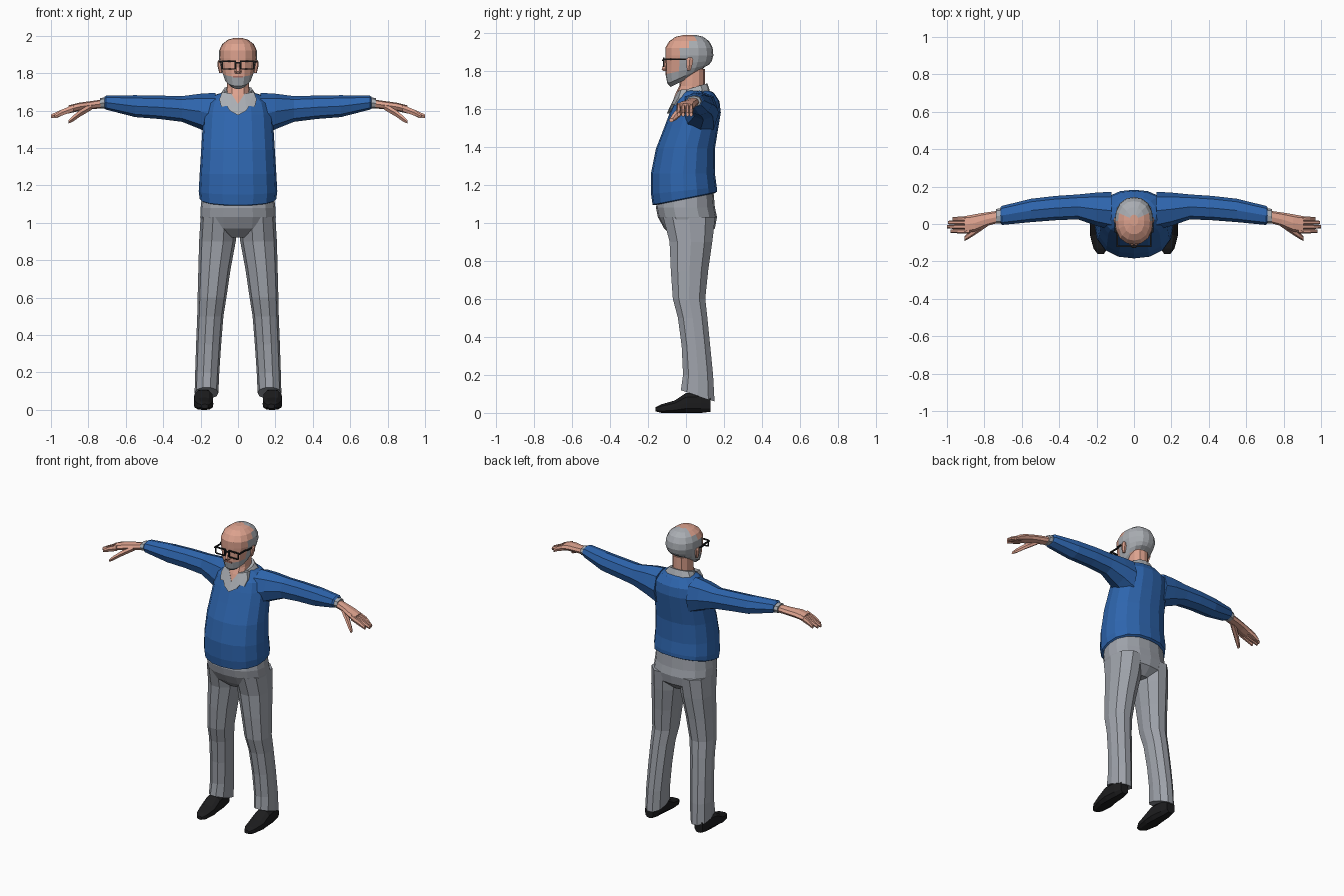
import bpy, bmesh, math


def material(name, rgb):
    m = bpy.data.materials.new(name)
    m.diffuse_color = (*rgb, 1)
    return m


BLUE = material("sweater_blue", (0.027, 0.13, 0.42))
GREY = material("trouser_grey", (0.34, 0.36, 0.40))
HAIR = material("hair_grey", (0.40, 0.42, 0.45))
SKIN = material("skin", (0.72, 0.36, 0.27))
BLACK = material("shoe_black", (0.012, 0.012, 0.013))
LIP = material("lip", (0.38, 0.15, 0.12))


def finish(name, bm, mats, mirror=False, rule=None):
    """Turn a bmesh into an object, coloured by an optional face rule."""
    bmesh.ops.recalc_face_normals(bm, faces=bm.faces)
    bm.normal_update()
    if rule:
        for f in bm.faces:
            f.material_index = rule(f.calc_center_median(), f.normal)
    me = bpy.data.meshes.new(name)
    bm.to_mesh(me)
    bm.free()
    for m in mats:
        me.materials.append(m)
    ob = bpy.data.objects.new(name, me)
    bpy.context.collection.objects.link(ob)
    if mirror:
        ob.modifiers.new("mirror", 'MIRROR').use_mirror_merge = False
    return ob


def loft(name, rings, mats, axis='z', n=8, p=2.3, mirror=False, rule=None):
    """Skin rounded rings (t, a0, a1, b0, b1[, tilt]) along an axis."""
    bm = bmesh.new()
    loops = []
    for t, a0, a1, b0, b1, *tilt in rings:
        loop = []
        for i in range(n):
            c, s = math.cos(2 * math.pi * i / n), math.sin(2 * math.pi * i / n)
            k = (abs(c) ** p + abs(s) ** p) ** (-1 / p)
            a = (a0 + a1) / 2 + (a1 - a0) / 2 * c * k
            b = (b0 + b1) / 2 + (b1 - b0) / 2 * s * k
            u = t + (tilt[0] * b if tilt else 0)
            co = {'z': (a, b, u), 'x': (u, a, b), 'y': (a, u, b)}[axis]
            loop.append(bm.verts.new(co))
        loops.append(loop)
    for lo, hi in zip(loops, loops[1:]):
        for i in range(n):
            j = (i + 1) % n
            bm.faces.new((lo[i], lo[j], hi[j], hi[i]))
    bm.faces.new(loops[0])
    bm.faces.new(loops[-1])
    return finish(name, bm, mats, mirror, rule)


def body(rows):
    """Symmetric rings from (z, half width, front, back[, tilt])."""
    return [(z, -w, w, f, b, *t) for z, w, f, b, *t in rows]


def boxes(name, spans, mat, mirror=False):
    bm = bmesh.new()
    for x0, x1, y0, y1, z0, z1 in spans:
        for v in bmesh.ops.create_cube(bm, size=1)['verts']:
            v.co = ((x0 + x1) / 2 + v.co.x * (x1 - x0),
                    (y0 + y1) / 2 + v.co.y * (y1 - y0),
                    (z0 + z1) / 2 + v.co.z * (z1 - z0))
    return finish(name, bm, [mat], mirror)


# Sweater: torso with a raised back hem, and sleeves
loft("sweater", body([
    (1.125, .195, -.165, .15, .2), (1.13, .205, -.176, .162, .2),
    (1.17, .21, -.184, .162, .1), (1.26, .205, -.184, .152),
    (1.39, .197, -.158, .152), (1.5, .19, -.115, .17),
    (1.58, .185, -.085, .183), (1.64, .17, -.06, .176),
    (1.685, .12, -.03, .145), (1.70, .07, -.01, .11)]), [BLUE], n=16)
loft("sleeve", [
    (.12, -.03, .172, 1.46, 1.695), (.2, -.01, .168, 1.50, 1.69),
    (.3, .025, .158, 1.54, 1.677), (.42, .02, .15, 1.555, 1.68),
    (.55, .01, .135, 1.565, 1.682), (.705, -.005, .097, 1.605, 1.68),
    (.715, .005, .09, 1.61, 1.672)], [BLUE], axis='x', mirror=True)
loft("shirt_cuff", [(.69, .005, .088, 1.612, 1.672),
                    (.738, .002, .08, 1.61, 1.667)],
     [HAIR], axis='x', mirror=True)

# Hands: palm, four fingers and a thumb
loft("palm", [(.72, .008, .072, 1.613, 1.66), (.79, -.012, .062, 1.606, 1.65),
              (.85, -.04, .052, 1.597, 1.642), (.905, -.05, .042, 1.585, 1.628)],
     [SKIN], axis='x', mirror=True)
for i, (y, tip) in enumerate([(-.038, .98), (-.015, 1.0), (.008, .995), (.027, .97)]):
    loft(f"finger_{i + 1}", [
        (.88, y - .013, y + .013, 1.593, 1.632),
        (.94, y - .012, y + .012, 1.572, 1.608),
        (tip, y - .009, y + .009, 1.558, 1.58)],
        [SKIN], axis='x', n=6, mirror=True)
loft("thumb", [(.78, -.01, .035, 1.604, 1.642), (.845, -.055, -.01, 1.565, 1.605),
               (.885, -.08, -.045, 1.538, 1.572), (.905, -.09, -.064, 1.53, 1.55)],
     [SKIN], axis='x', n=6, mirror=True)

# Trousers: seat and two legs with slanted hems
loft("trouser_seat", body([
    (1.16, .19, -.145, .145), (1.08, .2, -.158, .152), (1.03, .202, -.148, .163),
    (.97, .19, -.115, .152), (.92, .07, -.06, .10)]), [GREY], n=16)
loft("trouser_leg", [
    (1.03, .004, .2, -.125, .158), (.9, .012, .208, -.09, .142),
    (.75, .04, .212, -.083, .12), (.6, .062, .216, -.072, .104),
    (.5, .078, .218, -.045, .115), (.35, .09, .224, -.025, .13),
    (.2, .1, .229, -.018, .145), (.11, .105, .232, -.03, .153, -.33),
    (.112, .13, .215, -.01, .135, -.33)], [GREY], n=10, mirror=True)

# Shoes
loft("shoe", [(-.16, .16, .195, .008, .03), (-.13, .143, .217, 0, .045),
              (-.06, .132, .235, 0, .065), (0, .135, .235, 0, .105),
              (.08, .145, .226, 0, .11), (.13, .155, .215, .006, .09)],
     [BLACK], axis='y', n=12, p=4, mirror=True)

# Neck and shirt collar
loft("neck", body([(1.61, .07, -.08, .1), (1.68, .062, -.055, .1),
                   (1.72, .06, -.035, .1), (1.81, .06, -.03, .1)]), [SKIN], n=12)
loft("collar_back", body([(1.645, .11, -.02, .125, .4),
                          (1.70, .078, -.03, .112, .3)]), [HAIR], n=12)
bm = bmesh.new()
front, back = [], []
for x, z in [(0, 1.635), (.035, 1.69), (.085, 1.70), (.1, 1.66),
             (.09, 1.62), (.06, 1.625), (.045, 1.60), (0, 1.575)]:
    y = -.099 + .48 * (z - 1.58) + 2.2 * x * x
    front.append(bm.verts.new((x, y, z)))
    back.append(bm.verts.new((x, y + .03, z)))
for i in range(len(front)):
    j = (i + 1) % len(front)
    bm.faces.new((front[i], front[j], back[j], back[i]))
bm.faces.new(front)
bm.faces.new(back)
bmesh.ops.triangulate(bm, faces=[f for f in bm.faces if len(f.verts) > 4])
finish("collar_flap", bm, [HAIR], mirror=True)


# Head: hair at the back and temples, beard on the jaw
def head_colour(c, nrm):
    hair = c.y > .035 and c.z > 1.80
    temple = c.y > -.03 and abs(c.x) > .07 and 1.81 < c.z < 1.925
    beard = c.y < .03 and c.z < 1.80 and nrm.z > -.85
    return 1 if hair or temple or beard else 0


loft("head", body([
    (1.755, .045, -.08, .07, .5), (1.775, .072, -.098, .098, .45),
    (1.805, .085, -.108, .122, .22), (1.84, .094, -.108, .136, .08),
    (1.88, .102, -.109, .144), (1.92, .101, -.109, .14),
    (1.955, .085, -.088, .122), (1.978, .055, -.055, .09),
    (1.988, .022, -.01, .05)]), [SKIN, HAIR], n=16, rule=head_colour)
loft("nose", body([(1.797, .014, -.122, -.09), (1.808, .019, -.13, -.09),
                   (1.83, .013, -.122, -.09), (1.862, .008, -.11, -.09)]),
     [SKIN], n=6)
loft("ear", [(1.80, .085, .1, .005, .025), (1.83, .085, .108, 0, .035),
             (1.858, .085, .11, 0, .04), (1.87, .088, .104, .01, .03)],
     [SKIN], n=6, mirror=True)
boxes("mouth", [(-.026, .026, -.109, -.1, 1.777, 1.785)], LIP)

# Glasses: rims, bridge and temple arms
boxes("glasses", [
    (.012, .088, -.122, -.114, 1.86, 1.868), (.018, .08, -.122, -.114, 1.82, 1.826),
    (.012, .018, -.122, -.114, 1.823, 1.864), (.08, .087, -.122, -.114, 1.823, 1.864),
    (0, .014, -.126, -.116, 1.852, 1.859), (.086, .094, -.122, -.04, 1.856, 1.864),
    (.09, .103, -.045, .015, 1.856, 1.864)], BLACK, mirror=True)
